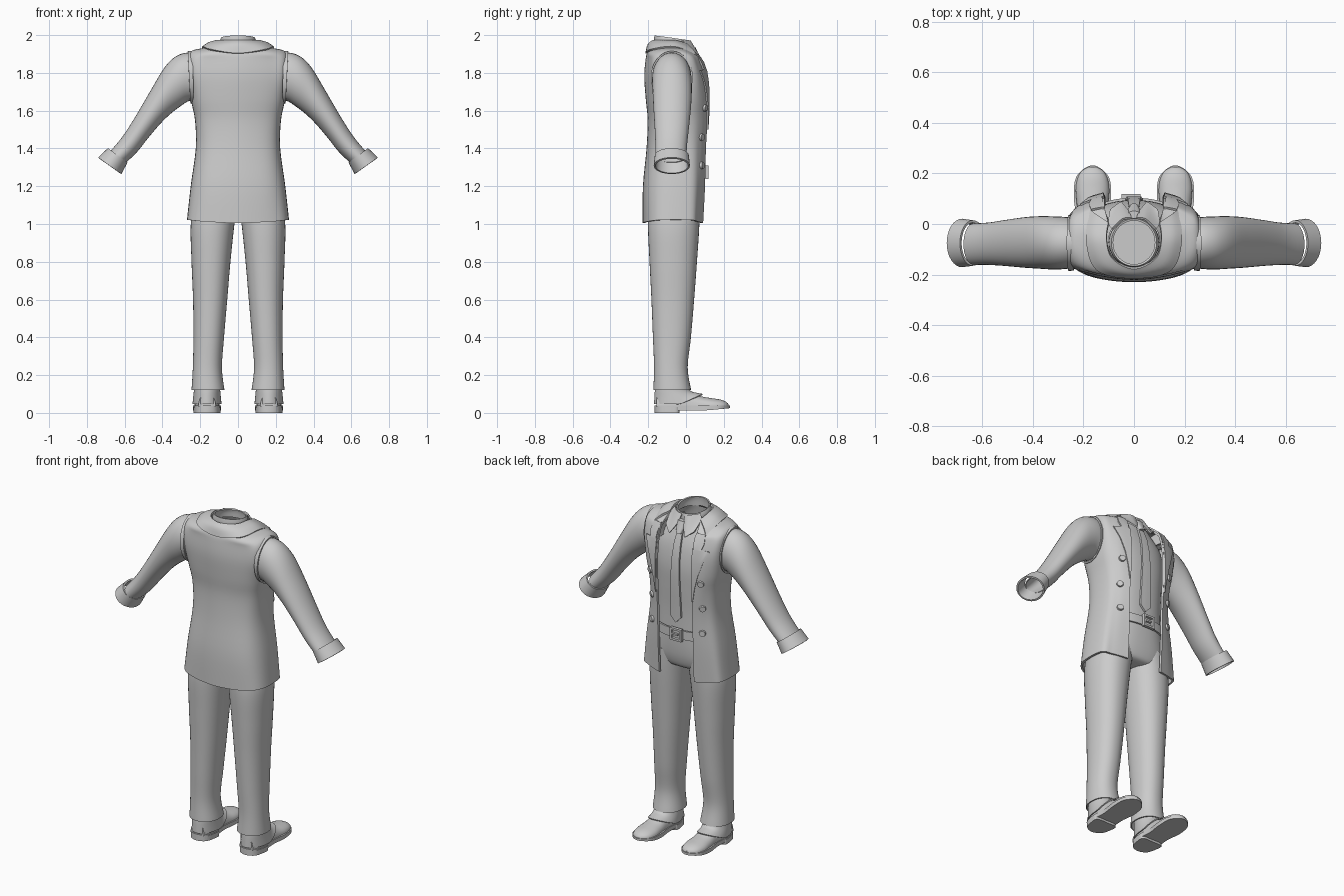
import bpy, bmesh, math
from mathutils import Vector as V
from mathutils.bvhtree import BVHTree

if "Cube" in bpy.data.objects:
    bpy.data.objects.remove(bpy.data.objects["Cube"])

grey = bpy.data.materials.new("plain_grey")
grey.diffuse_color = (0.6, 0.6, 0.6, 1)
grey.use_nodes = True
grey.node_tree.nodes["Principled BSDF"].inputs["Base Color"].default_value = grey.diffuse_color


def finish(name, bm, thick=0, mirror=False):
    bmesh.ops.recalc_face_normals(bm, faces=bm.faces)
    me = bpy.data.meshes.new(name)
    bm.to_mesh(me)
    bm.free()
    ob = bpy.data.objects.new(name, me)
    bpy.context.collection.objects.link(ob)
    me.materials.append(grey)
    if thick:
        m = ob.modifiers.new("thickness", 'SOLIDIFY')
        m.thickness, m.offset = thick, 0
    if mirror:
        ob.modifiers.new("mirror", 'MIRROR').use_mirror_merge = False
    return ob


def spline(p, n, closed=False):
    # smooth curve through the points, n steps per segment
    m, out = len(p), []
    get = (lambda i: p[i % m]) if closed else (lambda i: p[min(max(i, 0), m - 1)])
    for i in range(m if closed else m - 1):
        a, b, c, d = (get(i + k) for k in (-1, 0, 1, 2))
        for s in range(n):
            t = s / n
            out.append(0.5 * (2 * b + (c - a) * t + (2 * a - 5 * b + 4 * c - d) * t * t
                              + (3 * b - a - 3 * c + d) * t ** 3))
    return out if closed else out + [p[-1]]


def loft(name, rings, closed=True, nu=1, nv=4, caps=False, thick=0, mirror=False):
    rings = [spline([V(q) for q in r], nu, closed) for r in rings]
    cols = [spline(list(c), nv) for c in zip(*rings)]
    bm = bmesh.new()
    g = [[bm.verts.new(q) for q in c] for c in cols]
    n, rows = len(g), len(g[0])
    for i in range(n if closed else n - 1):
        a, b = g[i], g[(i + 1) % n]
        for j in range(rows - 1):
            bm.faces.new((a[j], b[j], b[j + 1], a[j + 1]))
    if caps:
        for j in (0, rows - 1):
            bm.faces.new([c[j] for c in g])
    return finish(name, bm, thick, mirror)


def oval(cx, cy, rx, ry, z, power=2, n=40):
    # horizontal superellipse, z is a number or a function of y
    pts = []
    for i in range(n):
        c, s = math.cos(2 * math.pi * i / n), math.sin(2 * math.pi * i / n)
        x = cx + rx * math.copysign(abs(c) ** (2 / power), c)
        y = cy + ry * math.copysign(abs(s) ** (2 / power), s)
        pts.append((x, y, z(y) if callable(z) else z))
    return pts


def body(z, w, yf, yb):
    return oval(0, (yf + yb) / 2, w, (yf - yb) / 2, z, 2.4, 48)


def arm_ring(tx, tz, bx, bz, ry, cy, n=32):
    # oval spanning a top and a bottom point of the sleeve outline
    top, bot = V((tx, cy, tz)), V((bx, cy, bz))
    mid, half = (top + bot) / 2, (top - bot) / 2
    return [mid + half * math.cos(2 * math.pi * i / n) + V((0, ry * math.sin(2 * math.pi * i / n), 0))
            for i in range(n)]


def both(half):
    # half profile ending on x = 0, continued on the other side
    return list(half) + [(-x, y, z) for x, y, z in reversed(half[:-1])]


def box(bm, c, s):
    r = bmesh.ops.create_cube(bm, size=1)
    for v in r['verts']:
        v.co = V(c) + V((v.co.x * s[0], v.co.y * s[1], v.co.z * s[2]))


def tree(ob):
    return BVHTree.FromPolygons([v.co for v in ob.data.vertices], [p.vertices for p in ob.data.polygons])


def on_front(bvh, x, z, off):
    hit, nor, _, _ = bvh.ray_cast(V((x, 1, z)), V((0, -1, 0)))
    if hit is None:
        hit, nor, _, _ = bvh.find_nearest(V((x, 0.12, z)))
    if nor.y < 0:
        nor = -nor
    return hit + nor * off, nor


def drape(name, bvh, rows, off, thick, mirror=False):
    # strip laid on a front surface, rows are (z, inner x, outer x)
    rings = [[on_front(bvh, a + (b - a) * k / 6, z, off)[0] for k in range(7)] for z, a, b in rows]
    return loft(name, rings, closed=False, nv=1, thick=thick, mirror=mirror)


# jacket: open-fronted shell, then shoulders closing in to the neck
rings = []
for z, w, yf, sf, sb, yb in ((1.005, .256, .085, .02, -.13, -.224), (1.2, .237, .095, .02, -.12, -.222),
                             (1.4, .211, .1, .02, -.11, -.203), (1.55, .215, .109, .02, -.11, -.197),
                             (1.66, .236, .112, .02, -.12, -.207), (1.78, .248, .105, .022, -.145, -.215),
                             (1.87, .251, .08, .01, -.14, -.208)):
    up = .016 if z < 1.1 else 0
    rings.append(both([(.115, yf, z), (.8 * w, yf - .028, z + up / 2), (w, sf, z + up), (w, sb, z + up),
                       (.7 * w, yb + .025, z + up / 2), (0, yb, z)]))
rings += [both(h) for h in (
    [(.115, .06, 1.89), (.19, .035, 1.895), (.238, -.02, 1.908), (.238, -.11, 1.91), (.17, -.18, 1.9), (0, -.2, 1.905)],
    [(.11, .04, 1.91), (.15, .015, 1.915), (.18, -.03, 1.925), (.18, -.1, 1.925), (.12, -.165, 1.925), (0, -.185, 1.93)],
    [(.1, .01, 1.94), (.108, -.02, 1.945), (.11, -.05, 1.95), (.105, -.1, 1.95), (.07, -.15, 1.95), (0, -.168, 1.95)])]
jacket = loft("jacket", rings, closed=False, nu=6, nv=4, thick=.012)
front = tree(jacket)

# jacket collar and lapels with a notch
loft("jacket_collar", [both(h) for h in (
    [(.1, .005, 1.95), (.108, -.06, 1.968), (.085, -.135, 1.968), (0, -.175, 1.968)],
    [(.145, .035, 1.92), (.152, -.06, 1.957), (.118, -.16, 1.95), (0, -.198, 1.948)],
    [(.17, .055, 1.89), (.187, -.06, 1.935), (.145, -.18, 1.922), (0, -.21, 1.903)])],
     closed=False, nu=6, nv=4, thick=.012)
drape("lapel", front, ((1.5, .116, .12), (1.58, .116, .133), (1.66, .116, .152), (1.74, .116, .178),
                       (1.81, .116, .207), (1.814, .116, .165), (1.85, .114, .175), (1.89, .112, .168)),
      .01, .009, True)

# jacket buttons, three each side
for k, z in enumerate((1.31, 1.46, 1.615)):
    p, nor = on_front(front, .165, z, .009)
    bm = bmesh.new()
    bmesh.ops.create_cone(bm, cap_ends=True, segments=20, radius1=.02, radius2=.017, depth=.014)
    rot = nor.to_track_quat('Z', 'Y')
    for v in bm.verts:
        v.co = p + rot @ v.co
    finish(f"jacket_button_{k + 1}", bm, mirror=True)

# armhole edge, sleeve and cuff
loft("armhole_edge", [arm_ring(.24, 1.913, .235, 1.645, .105, -.075), arm_ring(.266, 1.912, .252, 1.642, .107, -.075)],
     nv=1, thick=.008, mirror=True)
loft("sleeve", [arm_ring(*r) for r in (
    (.235, 1.9, .235, 1.66, .096, -.075), (.28, 1.903, .27, 1.65, .1, -.075), (.335, 1.88, .3, 1.63, .102, -.075),
    (.39, 1.822, .345, 1.597, .101, -.073), (.46, 1.705, .4, 1.547, .097, -.073),
    (.545, 1.56, .47, 1.467, .088, -.075), (.61, 1.46, .535, 1.385, .081, -.078), (.672, 1.385, .597, 1.325, .079, -.08))],
     nv=4, thick=.006, mirror=True)
loft("cuff", [arm_ring(.685, 1.398, .589, 1.328, .085, -.075), arm_ring(.737, 1.349, .622, 1.267, .091, -.075)],
     nv=1, thick=.01, mirror=True)

# shirt with neck band and collar points
shirt = loft("shirt", [body(*r) for r in (
    (1.24, .185, .085, -.17), (1.4, .185, .085, -.17), (1.54, .188, .091, -.17), (1.67, .2, .093, -.178),
    (1.79, .2, .075, -.178), (1.88, .15, .042, -.17), (1.94, .1, .018, -.16))], nv=4)
loft("neck_band", [oval(0, -.073, .096, .094, lambda y: 1.925 - .1 * y),
                   oval(0, -.073, .094, .093, lambda y: 1.955 - .12 * y),
                   oval(0, -.073, .086, .09, lambda y: 1.973 - .15 * y)], nv=3, thick=.008)
loft("shirt_collar_point", [[(.01, .022, 1.965), (.045, .018, 1.97), (.085, -.02, 1.975)],
                            [(.022, .05, 1.915), (.05, .046, 1.925), (.1, .0, 1.945)],
                            [(.05, .085, 1.862), (.06, .08, 1.868), (.095, .055, 1.895)]],
     closed=False, nu=4, nv=4, thick=.008, mirror=True)

# tie: knot and hanging blade
chest = tree(shirt)
drape("tie", chest, [(z, -w, w) for z, w in ((1.34, .002), (1.375, .034), (1.5, .031), (1.62, .028),
                                           (1.72, .025), (1.8, .022), (1.86, .018), (1.9, .016))], .01, .012)
loft("tie_knot", [oval(0, y, rx, .016, z, 2.6, 16) for y, rx, z in
                  ((.065, .016, 1.868), (.05, .025, 1.9), (.035, .024, 1.935))], nv=2, caps=True)

# belt and square buckle
loft("belt", [oval(0, -.038, .197, .136, z, 2.4, 48) for z in (1.247, 1.3)], nv=1, thick=.01)
bm = bmesh.new()
for s in (-1, 1):
    box(bm, (-.012, .11, 1.274 + s * .031), (.076, .018, .012))
    box(bm, (-.012 + s * .032, .11, 1.274), (.012, .018, .062))
box(bm, (0, .112, 1.274), (.05, .012, .01))
finish("belt_buckle", bm)

# trousers: hips and legs
loft("trouser_hips", [body(*r) for r in (
    (1.045, .13, .03, -.14), (1.06, .2, .06, -.18), (1.11, .23, .077, -.195), (1.18, .215, .085, -.19),
    (1.28, .19, .088, -.172))], nv=4, caps=True)
loft("trouser_leg", [oval((a + b) / 2, (f + r) / 2, (b - a) / 2, (f - r) / 2, z, 2.2) for z, a, b, f, r in (
    (1.14, .004, .222, .07, -.185), (1.0, .022, .247, .068, -.198), (.8, .043, .243, .055, -.19),
    (.6, .06, .235, .04, -.18), (.4, .077, .233, .023, -.172), (.24, .088, .236, .006, -.166),
    (.122, .075, .243, .024, -.17))], nv=6, thick=.006, mirror=True)

# spats over the shoes
FX = .164
loft("spat", [oval(FX, -.075, .066, .083, .15), oval(FX, -.07, .067, .092, .115),
              oval(FX, -.055, .07, .109, lambda y: .085 + max(0, y) * .35),
              oval(FX, -.039, .074, .127, lambda y: .046 + max(0, y + .03) * .44)], nv=4, thick=.006, mirror=True)

# shoes: rounded upper, sole and heel
upper = []
for y, hw, zt in ((-.155, .045, .1), (-.07, .063, .12), (.02, .06, .112), (.08, .063, .088), (.135, .067, .078),
                  (.18, .06, .071), (.21, .043, .06), (.226, .015, .046)):
    ang = [2 * math.pi * i / 28 for i in range(28)]
    upper.append([(FX + hw * math.cos(t), y, .034 + (zt - .034) * max(0, math.sin(t)) ** .85
                   + .003 * min(0, math.sin(t))) for t in ang])
loft("shoe_upper", upper, nv=4, caps=True, mirror=True)


def outline(half, z):
    pts = half + [(-x, y) for x, y in half[-2:0:-1]]
    return [(FX + x, y, z(y)) for x, y in pts]


sole = [(0, -.166), (.05, -.145), (.068, -.07), (.064, .02), (.074, .11), (.062, .19), (0, .232)]
loft("shoe_sole", [outline(sole, lambda y: .013 + max(0, y - .1) * .09), outline(sole, lambda y: .038)],
     nu=6, nv=1, caps=True, mirror=True)
heel = [(0, -.166), (.05, -.145), (.068, -.09), (.066, -.04), (0, -.036)]
loft("shoe_heel", [outline(heel, lambda y: z) for z in (0, .03)], nu=5, nv=1, caps=True, mirror=True)

# bake modifiers and smooth the shading, keeping edges sharp
bpy.ops.object.select_all(action='SELECT')
bpy.context.view_layer.objects.active = jacket
bpy.ops.object.convert(target='MESH')
bpy.ops.object.shade_smooth_by_angle(angle=math.radians(40))
